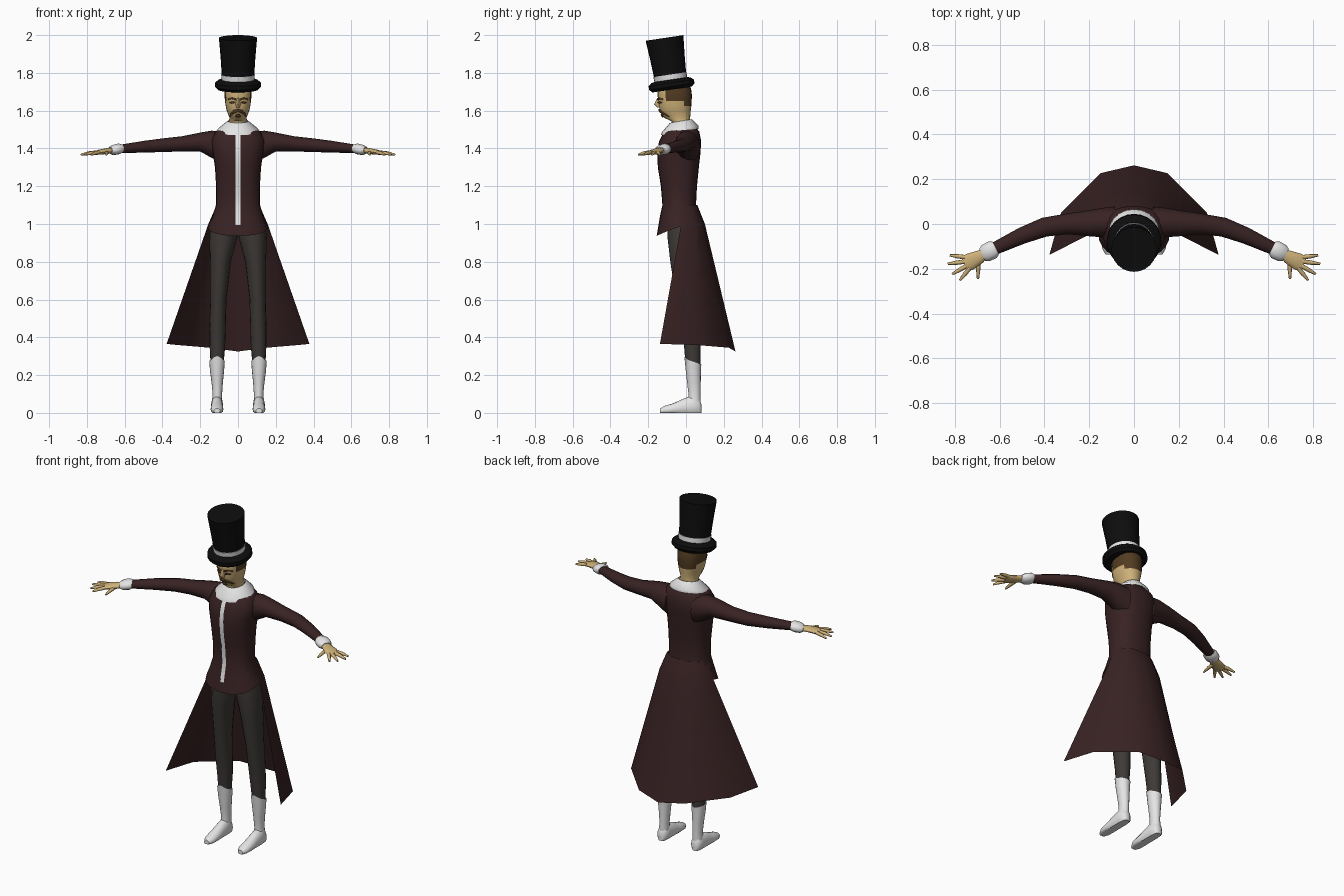
import bpy, math
from mathutils import Vector, Matrix

if "Cube" in bpy.data.objects:
    bpy.data.objects.remove(bpy.data.objects["Cube"])


def material(name, rgb):
    m = bpy.data.materials.new(name)
    m.diffuse_color = (*rgb, 1)
    m.use_nodes = True
    m.node_tree.nodes["Principled BSDF"].inputs["Base Color"].default_value = m.diffuse_color
    return m


COAT = material("dark maroon cloth", (0.040, 0.016, 0.017))
GREY = material("charcoal cloth", (0.048, 0.042, 0.039))
WHITE = material("white", (0.78, 0.78, 0.78))
SKIN = material("skin", (0.62, 0.44, 0.19))
HAIR = material("brown hair", (0.085, 0.045, 0.016))
BLACK = material("black felt", (0.004, 0.004, 0.004))


def build(name, verts, faces, mats, rule=None, angle=50):
    me = bpy.data.meshes.new(name)
    me.from_pydata([tuple(v) for v in verts], [], faces)
    for m in mats:
        me.materials.append(m)
    if rule:
        for p in me.polygons:
            p.material_index = rule(p.center)
    ob = bpy.data.objects.new(name, me)
    bpy.context.collection.objects.link(ob)
    bpy.ops.object.select_all(action='DESELECT')
    ob.select_set(True)
    bpy.context.view_layer.objects.active = ob
    bpy.ops.object.shade_smooth_by_angle(angle=math.radians(angle))
    return ob


def loft(name, rings, mats, caps=(True, True), closed=True, **kw):
    """Skin a list of equal-length point rings."""
    n = len(rings[0])
    verts = [p for r in rings for p in r]
    faces = []
    for i in range(len(rings) - 1):
        for j in range(n if closed else n - 1):
            k = (j + 1) % n
            faces.append((i*n + j, i*n + k, (i+1)*n + k, (i+1)*n + j))
    if closed and caps[0]:
        faces.append(tuple(reversed(range(n))))
    if closed and caps[1]:
        faces.append(tuple(range((len(rings) - 1)*n, len(rings)*n)))
    return build(name, verts, faces, mats, **kw)


def oval(z, cx, hx, cy, hy, n=16, power=1.0, lift=None):
    """Horizontal ring; lift(sin) can vary the height around it."""
    out = []
    for i in range(n):
        c, s = math.cos(2*math.pi*i/n), math.sin(2*math.pi*i/n)
        x = math.copysign(abs(c)**power, c)
        y = math.copysign(abs(s)**power, s)
        out.append(Vector((cx + hx*x, cy + hy*y, lift(s) if lift else z)))
    return out


def fb(z, hx, yf, yb, **kw):
    return oval(z, 0, hx, (yf + yb)/2, (yb - yf)/2, **kw)


def tube(name, path, mats, side, n=12, **kw):
    """Limb along (x, y, z, half width, half height) stations; side mirrors x."""
    pts = [Vector(p[:3]) for p in path]
    rings = []
    for i, p in enumerate(path):
        d = pts[min(i+1, len(pts)-1)] - pts[max(i-1, 0)]
        perp = Vector((-d.y, d.x, 0)).normalized()
        ring = []
        for k in range(n):
            a = 2*math.pi*k/n*side
            q = pts[i] + perp*p[3]*math.cos(a) + Vector((0, 0, p[4]*math.sin(a)))
            ring.append(Vector((q.x*side, q.y, q.z)))
        rings.append(ring)
    return loft(name, rings, mats, **kw)


def sample(table, z):
    """Interpolate (z, half width, front, back) rows at height z."""
    for a, b in zip(table, table[1:]):
        if a[0] <= z <= b[0]:
            t = (z - a[0])/(b[0] - a[0])
            return [u + (v - u)*t for u, v in zip(a, b)]
    return table[-1]


# Coat body with a pointed front hem
TORSO = [(1.04, .134, -.138, .065), (1.10, .117, -.125, .053), (1.20, .116, -.133, .058),
         (1.30, .122, -.149, .068), (1.38, .134, -.153, .077), (1.44, .142, -.142, .080),
         (1.49, .120, -.115, .070), (1.525, .060, -.085, .040)]
hem = fb(0, .16, -.155, .085, n=24, power=.85, lift=lambda s: .985 - .048*max(0, -s))
loft("coat_body", [hem] + [fb(*r, n=24, power=.85) for r in TORSO], [COAT], caps=(False, True))

# Flared coat tails, open at the front
rows = [[(.113, -.045, 1.10), (.108, .025, 1.10), (.06, .056, 1.10), (0, .060, 1.10)],
        [(.157, -.025, 1.0), (.142, .045, 1.0), (.075, .092, 1.0), (0, .10, 1.0)],
        [(.378, -.138, .365), (.326, .05, .36), (.15, .227, .345), (0, .262, .325)]]
tails = []
for r in rows:
    tails.append([Vector(p) for p in r] + [Vector((-x, y, z)) for x, y, z in reversed(r[:-1])])
mids = [[a.lerp(b, t/4) for a, b in zip(tails[1], tails[2])] for t in range(1, 4)]
loft("coat_tails", list(reversed(tails[:2] + mids + tails[2:])), [COAT], closed=False)

# White front placket
strip = []
for i in range(12):
    z = .995 + i*.046
    y = -.148 if z < 1.04 else sample(TORSO, z)[2]
    strip.append([Vector((x, y - .004, z)) for x in (-.012, .012)])
loft("front_placket", strip, [WHITE], closed=False)

# Wide white collar
loft("collar", [fb(0, .112, -.133, .066, n=20, lift=lambda s: 1.487 + .017*s),
                fb(0, .108, -.128, .066, n=20, lift=lambda s: 1.503 + .017*s),
                fb(0, .055, -.085, .032, n=20, lift=lambda s: 1.545 + .01*s)],
     [WHITE], caps=(False, False))

# Head, neck and painted hair
HEAD = [(1.50, .049, -.070, .020), (1.545, .049, -.078, .022), (1.563, .045, -.118, .022),
        (1.60, .060, -.138, .025), (1.625, .065, -.143, .028), (1.65, .069, -.146, .030),
        (1.675, .071, -.150, .031), (1.70, .072, -.150, .030), (1.74, .068, -.145, .020)]


def hair_rule(c):
    return 1 if (c.z > 1.65 and c.y > -.105) or (c.z > 1.635 and c.y > -.02) else 0


loft("head", [fb(*r, n=24, power=.9) for r in HEAD], [SKIN, HAIR], rule=hair_rule)
loft("nose", [oval(1.668, 0, .006, -.145, .007, 8), oval(1.634, 0, .013, -.148, .021, 8),
              oval(1.618, 0, .010, -.143, .010, 8)], [SKIN])


def face_plate(name, cols):
    """Thin plate wrapped on the face from (x, top, bottom) columns."""
    top, low = [], []
    for x, zt, zb in cols:
        for z, row in ((zt, top), (zb, low)):
            _, hx, yf, yb = sample(HEAD, z)
            y = (yf + yb)/2 - (yb - yf)/2*math.sqrt(max(0, 1 - (x/hx)**2))
            row.append(Vector((x, y - .008, z)))
    ob = loft(name, [low, top], [HAIR], closed=False)
    ob.modifiers.new("thickness", 'SOLIDIFY').thickness = .006


face_plate("moustache", [(-.042, 1.582, 1.566), (-.028, 1.600, 1.580), (0, 1.607, 1.593),
                         (.028, 1.600, 1.580), (.042, 1.582, 1.566)])
face_plate("goatee", [(-.012, 1.577, 1.566), (0, 1.580, 1.563), (.012, 1.577, 1.566)])
for s, tag in ((1, "left"), (-1, "right")):
    for part, cols in (("eyebrow", [(.012, 1.662, 1.655), (.034, 1.669, 1.661), (.054, 1.663, 1.656)]),
                       ("eye", [(.018, 1.645, 1.640), (.032, 1.648, 1.638), (.046, 1.645, 1.640)])):
        face_plate(f"{tag}_{part}", [(x*s, a, b) for x, a, b in cols][::s])

# Top hat with white band, tipped forward
tilt = Matrix.Translation((0, -.073, 1.712)) @ Matrix.Rotation(math.radians(8.5), 4, 'X')


def hat(name, profile, mat):
    loft(name, [[tilt @ v for v in oval(z, 0, r, 0, r, 24)] for r, z in profile], [mat], angle=40)


hat("hat_brim", [(.106, 0), (.122, .016), (.121, .036), (.104, .050), (.086, .053)], BLACK)
hat("hat_band", [(.087, .048), (.089, .080)], WHITE)
hat("hat_crown", [(.086, .078), (.092, .17), (.101, .276)], BLACK)

ARM = [(.08, .01, 1.405, .068, .085), (.14, .006, 1.422, .066, .072), (.20, .003, 1.434, .058, .050),
       (.30, 0, 1.424, .046, .040), (.40, -.014, 1.417, .043, .036), (.50, -.052, 1.409, .037, .031),
       (.64, -.118, 1.396, .027, .021)]
CUFF = [(.618, -.108, 1.399, .033, .023), (.632, -.115, 1.397, .041, .029),
        (.662, -.130, 1.392, .040, .027), (.678, -.138, 1.390, .030, .017)]
PALM = [(.66, -.129, 1.391, .020, .014), (.69, -.147, 1.387, .030, .016),
        (.73, -.167, 1.381, .038, .014), (.757, -.180, 1.376, .035, .010)]
FINGERS = [("little_finger", (.755, -.148), (.823, -.140)), ("ring_finger", (.755, -.168), (.832, -.178)),
           ("middle_finger", (.748, -.187), (.812, -.224)), ("index_finger", (.735, -.198), (.778, -.252)),
           ("thumb", (.695, -.165), (.697, -.246))]
LEG = [(.255, .111, .034, .037, .039), (.35, .109, .041, .034, .044), (.45, .108, .043, .025, .052),
       (.60, .104, .043, .010, .062), (.80, .093, .055, -.006, .077), (.93, .078, .075, -.010, .088),
       (1.03, .070, .068, -.020, .080)]
BOOT = [(.05, .111, .028, .045, .033), (.10, .109, .025, .045, .032), (.16, .110, .030, .042, .036),
        (.22, .111, .037, .039, .040)]
FOOT = [(.082, .014, .045), (.070, .028, .075), (.035, .032, .095), (-.02, .032, .072),
        (-.07, .034, .050), (-.11, .031, .038), (-.137, .016, .024)]

for s, tag in ((1, "left"), (-1, "right")):
    # Arms and hands
    tube(f"{tag}_sleeve", ARM, [COAT], s)
    tube(f"{tag}_cuff", CUFF, [WHITE], s)
    tube(f"{tag}_palm", PALM, [SKIN], s)
    for name, a, b in FINGERS:
        mx, my = (a[0] + b[0])/2, (a[1] + b[1])/2
        tube(f"{tag}_{name}", [(*a, 1.379, .010, .010), (mx, my, 1.375, .0095, .0095),
                               (*b, 1.367, .005, .005)], [SKIN], s, n=8)
    # Trouser legs
    loft(f"{tag}_trouser_leg", [oval(z, x*s, hx, y, hy) for z, x, hx, y, hy in LEG], [GREY])
    # Boots with a raised front edge
    shaft = [oval(z, x*s, hx, y, hy) for z, x, hx, y, hy in BOOT]
    shaft.append(oval(0, .111*s, .041, .036, .045,
                      lift=lambda q: .272 - .015*q + .014*max(0, -q)**6))
    loft(f"{tag}_boot_shaft", shaft, [WHITE], caps=(True, False))
    foot = []
    for y, hx, zt in FOOT:
        foot.append([Vector((.111*s + hx*math.cos(a), y,
                             max(0.004, zt*(.38 + .62*math.sin(a))) if math.sin(a) > -.6 else 0))
                     for a in [2*math.pi*k/16 for k in range(16)]])
    loft(f"{tag}_boot_foot", foot, [WHITE])
